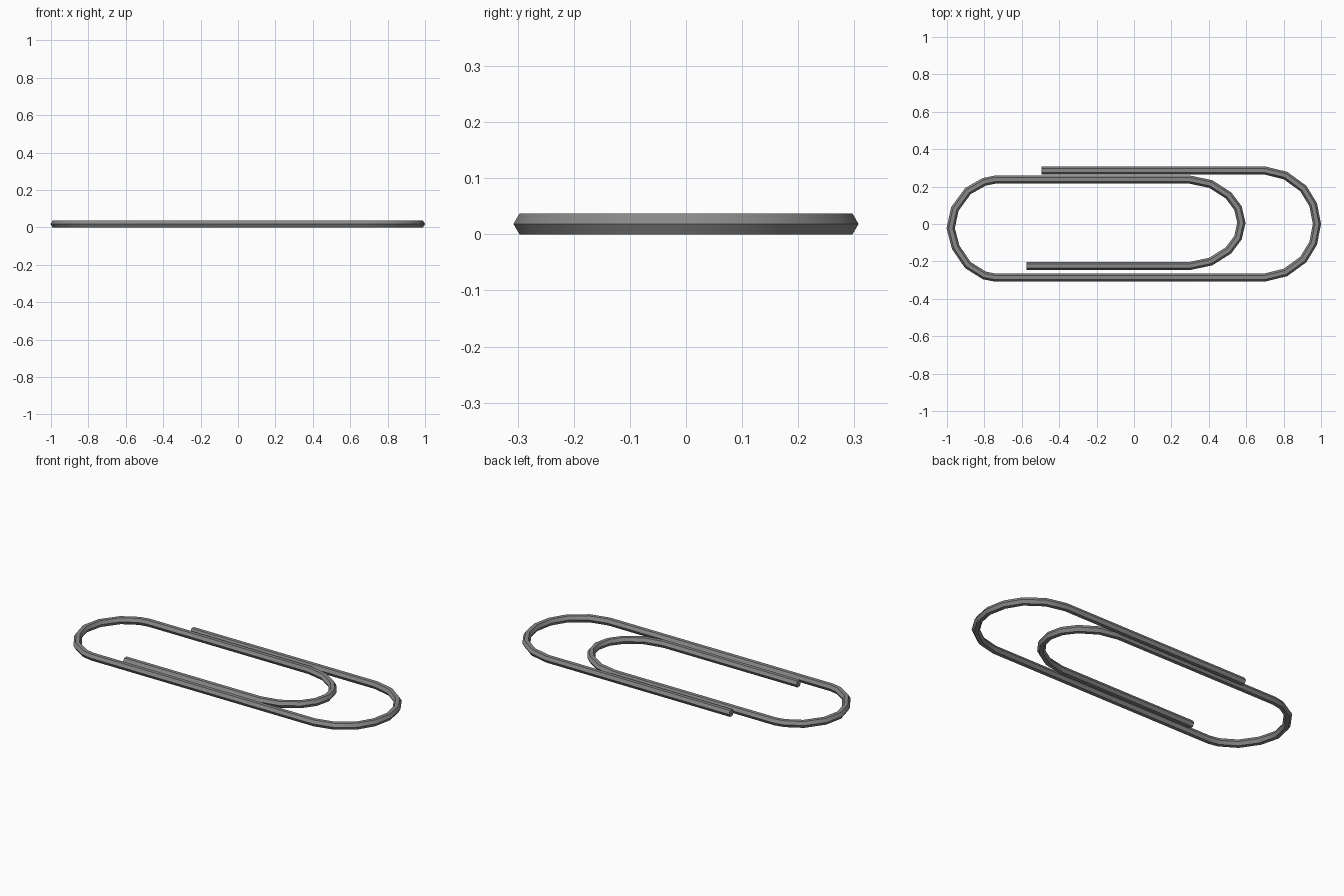
import bpy, bmesh
from math import cos, sin, pi, radians
from mathutils import Vector

if "Cube" in bpy.data.objects:
    bpy.data.objects.remove(bpy.data.objects["Cube"])

R = 0.0215                    # hexagonal wire radius
Z = R * sin(pi / 3)           # wire centre height

# centre line of the bent wire, from outer free end to inner free end
outer_bend = [(0.70, 0.286), (0.81, 0.259), (0.905, 0.19), (0.958, 0.103)]
left_bend = [(-0.745, -0.286), (-0.80, -0.275), (-0.888, -0.220), (-0.953, -0.125), (-0.980, -0.023),
             (-0.958, 0.08), (-0.888, 0.176), (-0.80, 0.226), (-0.745, 0.237)]
inner_bend = [(0.30, 0.237), (0.41, 0.214), (0.505, 0.153), (0.556, 0.085), (0.574, 0.006),
              (0.556, -0.073), (0.505, -0.141), (0.41, -0.201), (0.30, -0.224)]
path = ([(-0.495, 0.286)] + outer_bend + [(0.978, 0)]
        + [(x, -y) for x, y in reversed(outer_bend)]
        + left_bend + inner_bend + [(-0.575, -0.224)])
pts = [Vector(p) for p in path]

# sweep a hexagon along the path with mitred corners
bm = bmesh.new()
rings = []
for i, p in enumerate(pts):
    a = (p - pts[i - 1]).normalized() if i else (pts[1] - p).normalized()
    b = (pts[i + 1] - p).normalized() if i < len(pts) - 1 else a
    t = (a + b).normalized()
    side = Vector((-t.y, t.x)) / t.dot(a)
    ring = []
    for k in range(6):
        q = p + side * R * cos(k * pi / 3)
        ring.append(bm.verts.new((q.x, q.y, Z + R * sin(k * pi / 3))))
    rings.append(ring)
for r, s in zip(rings, rings[1:]):
    for k in range(6):
        bm.faces.new((r[k], r[(k + 1) % 6], s[(k + 1) % 6], s[k]))
bm.faces.new(rings[0])
bm.faces.new(rings[-1])
bmesh.ops.recalc_face_normals(bm, faces=bm.faces)

mesh = bpy.data.meshes.new("paperclip_wire")
bm.to_mesh(mesh)
bm.free()
wire = bpy.data.objects.new("paperclip_wire", mesh)
bpy.context.collection.objects.link(wire)

# dark steel, smooth along the bends and crisp along the hexagon edges
steel = bpy.data.materials.new("dark_steel")
steel.diffuse_color = (0.25, 0.25, 0.25, 1)
steel.use_nodes = True
steel.node_tree.nodes["Principled BSDF"].inputs["Base Color"].default_value = steel.diffuse_color
mesh.materials.append(steel)
bpy.context.view_layer.objects.active = wire
wire.select_set(True)
bpy.ops.object.shade_smooth_by_angle(angle=radians(40))
